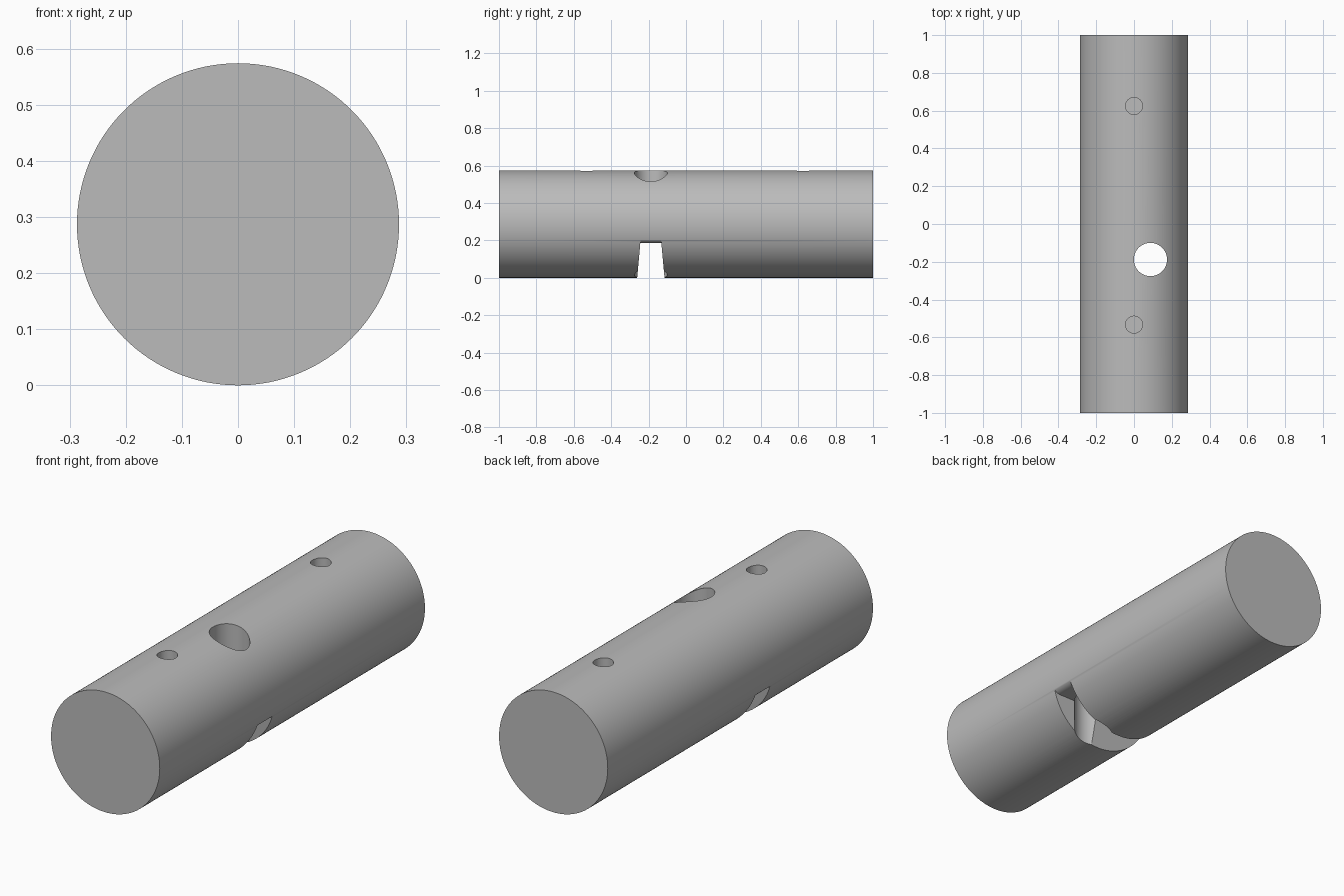
import bpy, bmesh, math
from mathutils import Matrix

if "Cube" in bpy.data.objects:
    bpy.data.objects.remove(bpy.data.objects["Cube"], do_unlink=True)

R = 0.287          # shaft radius
SLOT_Y = -0.188    # slot and cross hole position along the shaft

steel = bpy.data.materials.new("plain_grey")
steel.use_nodes = True
grey = (0.5, 0.5, 0.5, 1)
steel.diffuse_color = grey
steel.node_tree.nodes["Principled BSDF"].inputs["Base Color"].default_value = grey


def make_object(name, bm):
    bmesh.ops.recalc_face_normals(bm, faces=bm.faces)
    mesh = bpy.data.meshes.new(name)
    bm.to_mesh(mesh)
    bm.free()
    mesh.materials.append(steel)
    obj = bpy.data.objects.new(name, mesh)
    bpy.context.collection.objects.link(obj)
    return obj


def cylinder(name, radius, length, centre, segments, turn=0):
    bm = bmesh.new()
    bmesh.ops.create_cone(bm, cap_ends=True, segments=segments, radius1=radius,
                          radius2=radius, depth=length,
                          matrix=Matrix.Translation(centre) @ Matrix.Rotation(turn, 4, 'X'))
    return make_object(name, bm)


def slot_cutter():
    # Flat roof with rounded ends, side walls leaning in towards the roof
    right = [(0.4, -0.05), (0.4, 0.23)]
    for i in range(13):
        a = math.pi / 2 * i / 12
        right.append((0.24 + 0.045 * math.cos(a), 0.23 - 0.045 * math.sin(a)))
    profile = right + [(-x, z) for x, z in reversed(right)]
    bm = bmesh.new()
    rings = [[bm.verts.new((x, SLOT_Y + side * (0.073 - 0.09 * z), z))
              for x, z in profile] for side in (-1, 1)]
    for ring in rings:
        bm.faces.new(ring)
    for i in range(len(profile)):
        j = (i + 1) % len(profile)
        bm.faces.new((rings[0][i], rings[0][j], rings[1][j], rings[1][i]))
    return make_object("slot_cutter", bm)


# Main shaft lying along y
shaft = cylinder("shaft", R, 2, (0, 0, R), 128, math.pi / 2)

# Slot underneath, offset through hole, and two blind holes on top
cutters = [slot_cutter(),
           cylinder("through_hole_cutter", 0.088, 1, (0.087, SLOT_Y, R), 64)]
for y in (-0.533, 0.625):
    cutters.append(cylinder("blind_hole_cutter", 0.045, 0.4, (0, y, 2 * R), 48))

bpy.context.view_layer.objects.active = shaft
for cutter in cutters:
    mod = shaft.modifiers.new("cut", 'BOOLEAN')
    mod.operation = 'DIFFERENCE'
    mod.solver = 'EXACT'
    mod.object = cutter
    bpy.ops.object.modifier_apply(modifier=mod.name)
for cutter in cutters:
    bpy.data.objects.remove(cutter, do_unlink=True)

bpy.ops.object.select_all(action='DESELECT')
shaft.select_set(True)
bpy.ops.object.shade_smooth_by_angle(angle=math.radians(30))
